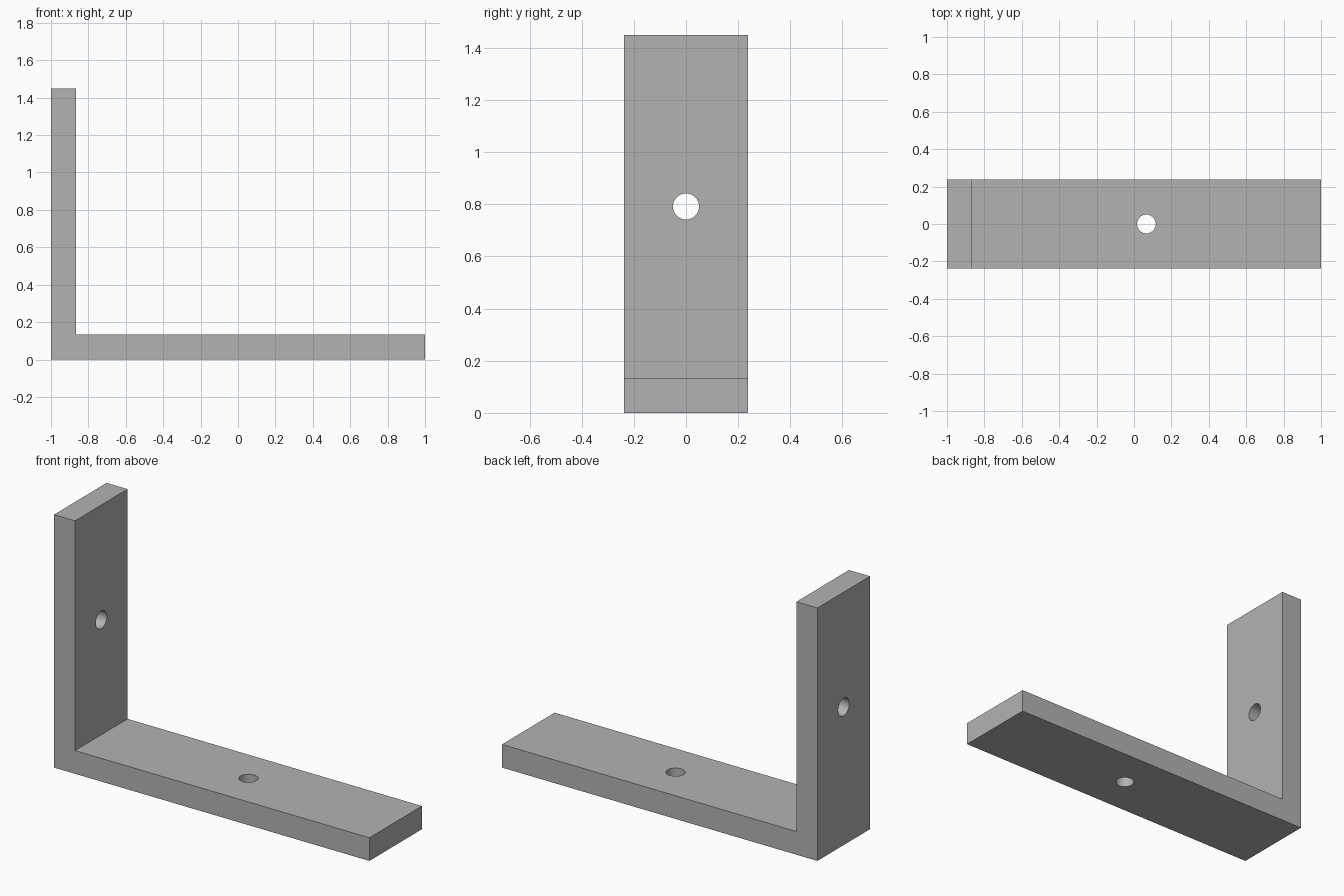
import bpy, bmesh, math
from mathutils import Vector

cube = bpy.data.objects.get("Cube")
if cube:
    bpy.data.objects.remove(cube, do_unlink=True)

LEFT, RIGHT = -1.0, 1.0
HEIGHT = 1.45
THICK = 0.133
HALF_WIDTH = 0.238
HOLE_RADIUS = 0.05

# Plain grey metal
grey = bpy.data.materials.new("grey_metal")
grey.use_nodes = True
colour = (0.45, 0.45, 0.45, 1)
grey.diffuse_color = colour
grey.node_tree.nodes["Principled BSDF"].inputs["Base Color"].default_value = colour

# L-shaped profile extruded across the width
inner = LEFT + THICK
profile = [(LEFT, 0), (RIGHT, 0), (RIGHT, THICK),
           (inner, THICK), (inner, HEIGHT), (LEFT, HEIGHT)]
bm = bmesh.new()
face = bm.faces.new([bm.verts.new((x, -HALF_WIDTH, z)) for x, z in profile])
extruded = bmesh.ops.extrude_face_region(bm, geom=[face])["geom"]
bmesh.ops.translate(bm, vec=Vector((0, 2 * HALF_WIDTH, 0)),
                    verts=[v for v in extruded if isinstance(v, bmesh.types.BMVert)])
bmesh.ops.recalc_face_normals(bm, faces=bm.faces)
mesh = bpy.data.meshes.new("angle_bracket")
bm.to_mesh(mesh)
bm.free()
bracket = bpy.data.objects.new("angle_bracket", mesh)
bpy.context.collection.objects.link(bracket)
mesh.materials.append(grey)


def drill(name, centre, rotation):
    """Cut a round screw hole through the bracket."""
    bpy.ops.mesh.primitive_cylinder_add(vertices=48, radius=HOLE_RADIUS,
                                        depth=3 * THICK, location=centre,
                                        rotation=rotation)
    cutter = bpy.context.object
    cutter.name = name
    cutter.hide_render = True
    cutter.data.materials.append(grey)
    cut = bracket.modifiers.new(name, "BOOLEAN")
    cut.operation = "DIFFERENCE"
    cut.solver = "EXACT"
    cut.object = cutter
    bpy.ops.object.select_all(action="DESELECT")
    bpy.context.view_layer.objects.active = bracket
    bracket.select_set(True)
    bpy.ops.object.modifier_apply(modifier=cut.name)
    bpy.data.objects.remove(cutter, do_unlink=True)


# One hole in the middle of each arm
drill("base_hole", ((inner + RIGHT) / 2, 0, THICK / 2), (0, 0, 0))
drill("upright_hole", (LEFT + THICK / 2, 0, (THICK + HEIGHT) / 2),
      (0, math.pi / 2, 0))

# Smooth hole walls, crisp outer edges
bpy.ops.object.shade_smooth_by_angle(angle=math.radians(30))
